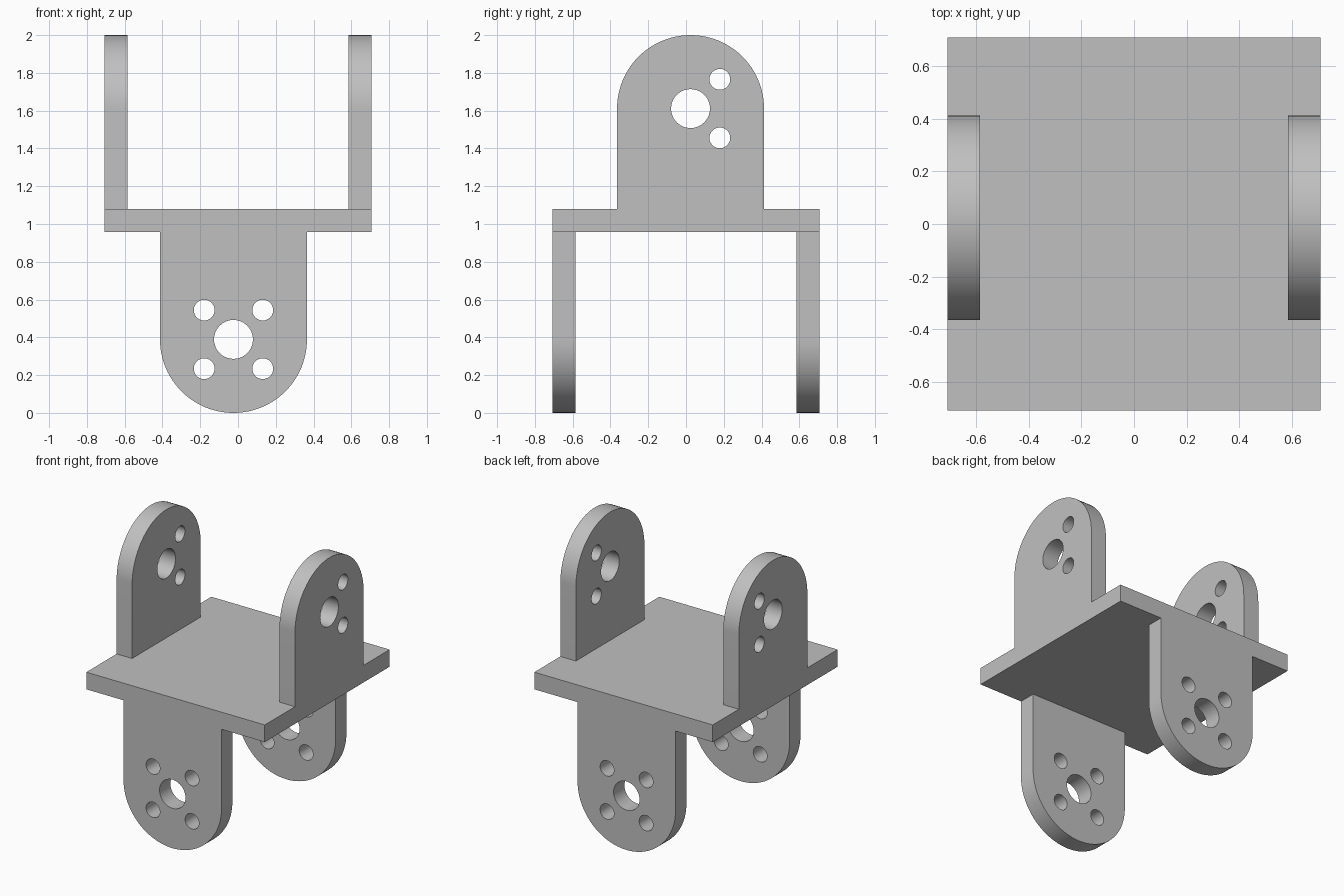
import bpy
import bmesh
from math import sin, cos, pi
from mathutils import Matrix, Vector

cube = bpy.data.objects.get("Cube")
if cube:
    bpy.data.objects.remove(cube, do_unlink=True)

HALF = 0.708          # half width of the square plate
THICK = 0.123         # thickness of plate and lugs
LOW, HIGH = 0.957, 1.08
RADIUS = 0.389        # rounded end of each lug
SHIFT = 0.024         # sideways offset of the lugs
HOLE, SMALL, SPACING = 0.103, 0.055, 0.155

grey = bpy.data.materials.new("grey")
grey.use_nodes = True
grey.diffuse_color = (0.53, 0.53, 0.53, 1)
grey.node_tree.nodes["Principled BSDF"].inputs["Base Color"].default_value = grey.diffuse_color


def prism(name, outline, depth, matrix):
    """Extrude a flat outline, centred on its plane, and place it."""
    bm = bmesh.new()
    face = bm.faces.new([bm.verts.new((u, v, -depth / 2)) for u, v in outline])
    result = bmesh.ops.extrude_face_region(bm, geom=[face])
    verts = [g for g in result["geom"] if isinstance(g, bmesh.types.BMVert)]
    bmesh.ops.translate(bm, verts=verts, vec=(0, 0, depth))
    bm.transform(matrix)
    bmesh.ops.recalc_face_normals(bm, faces=bm.faces)
    mesh = bpy.data.meshes.new(name)
    bm.to_mesh(mesh)
    bm.free()
    mesh.materials.append(grey)
    obj = bpy.data.objects.new(name, mesh)
    bpy.context.collection.objects.link(obj)
    return obj


def arc(cu, cv, r, start, end, n):
    return [(cu + r * cos(start + (end - start) * i / n),
             cv + r * sin(start + (end - start) * i / n)) for i in range(n + 1)]


def combine(target, tool, operation):
    """Apply a boolean and discard the tool."""
    mod = target.modifiers.new(operation.title(), 'BOOLEAN')
    mod.operation = operation
    mod.solver = 'EXACT'
    mod.object = tool
    tool.hide_render = True
    bpy.context.view_layer.objects.active = target
    bpy.ops.object.modifier_apply(modifier=mod.name)
    bpy.data.objects.remove(tool, do_unlink=True)


def lug(name, u_axis, v_axis, centre):
    """Round-ended lug with a centre hole and four screw holes."""
    normal = u_axis.cross(v_axis)
    matrix = Matrix((u_axis, v_axis, normal)).transposed().to_4x4()
    matrix.translation = centre
    reach = HIGH - RADIUS - THICK / 2     # root ends inside the plate
    outline = arc(0, 0, RADIUS, 0, pi, 48) + [(-RADIUS, -reach), (RADIUS, -reach)]
    obj = prism(name, outline, THICK, matrix)
    holes = [(0, 0, HOLE)] + [(a * SPACING, b * SPACING, SMALL)
                              for a in (-1, 1) for b in (-1, 1)]
    for u, v, r in holes:
        circle = arc(u, v, r, 0, 2 * pi, 40)[:-1]
        combine(obj, prism("hole_cutter", circle, THICK * 2, matrix), 'DIFFERENCE')
    return obj


# Square plate
square = [(-HALF, -HALF), (HALF, -HALF), (HALF, HALF), (-HALF, HALF)]
bracket = prism("double_clevis_bracket", square, HIGH - LOW,
                Matrix.Translation((0, 0, (LOW + HIGH) / 2)))

# Two lugs up on the sides, two lugs down on the front and back
X, Y, Z = Vector((1, 0, 0)), Vector((0, 1, 0)), Vector((0, 0, 1))
offset = HALF - THICK / 2
for side in (-1, 1):
    upper = lug("upper_lug", Y, Z, Vector((side * offset, SHIFT, 2 - RADIUS)))
    combine(bracket, upper, 'UNION')
    lower = lug("lower_lug", X, -Z, Vector((-SHIFT, side * offset, RADIUS)))
    combine(bracket, lower, 'UNION')

# Smooth the rounded ends and holes, keep the edges crisp
bpy.ops.object.select_all(action='DESELECT')
bracket.select_set(True)
bpy.context.view_layer.objects.active = bracket
bpy.ops.object.shade_smooth_by_angle(angle=pi / 6)
